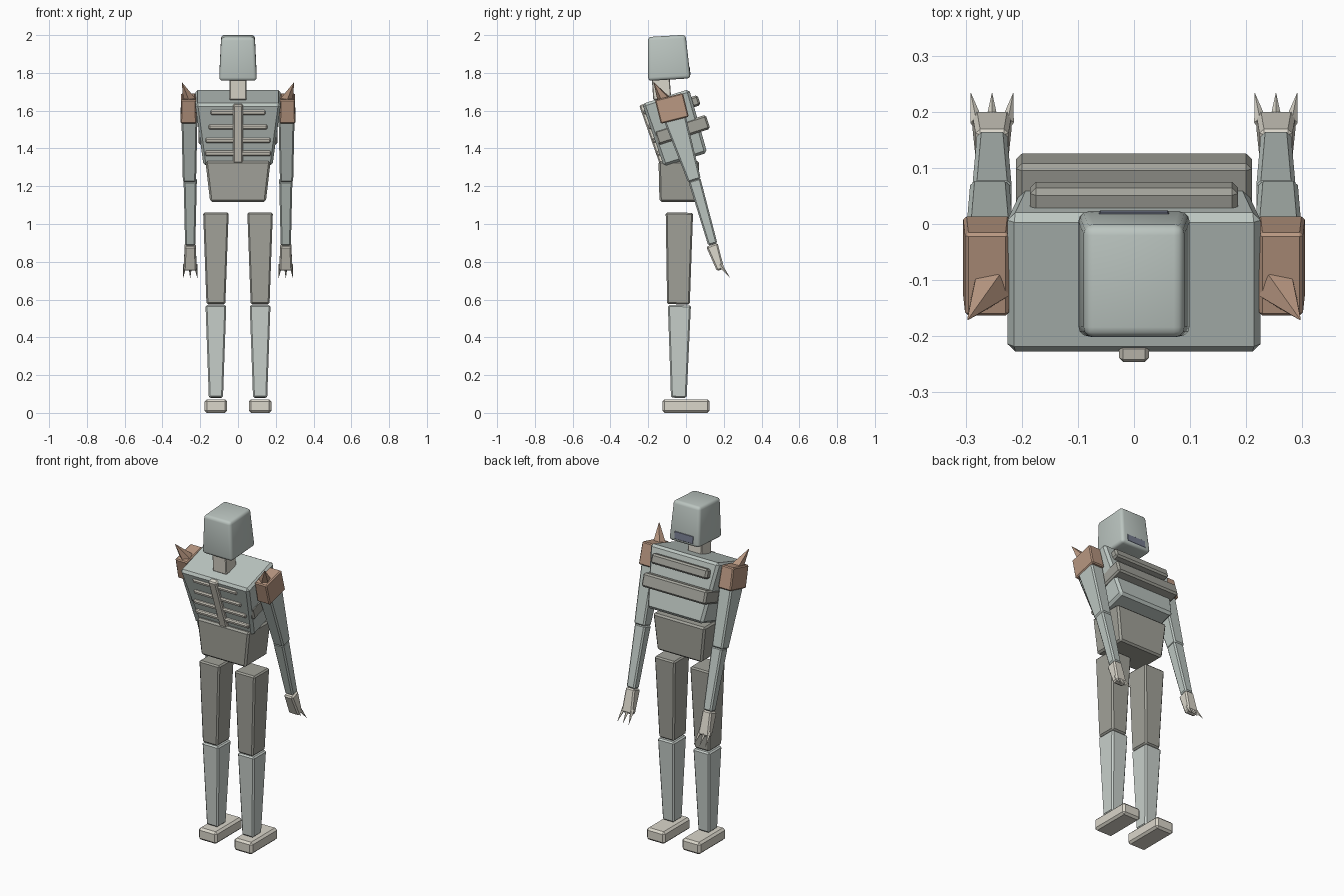
import bpy, bmesh, math
from mathutils import Vector, Matrix

if "Cube" in bpy.data.objects:
    bpy.data.objects.remove(bpy.data.objects["Cube"])


def mat(name, rgb):
    m = bpy.data.materials.new(name)
    m.diffuse_color = (*rgb, 1)
    m.use_nodes = True
    m.node_tree.nodes["Principled BSDF"].inputs["Base Color"].default_value = m.diffuse_color
    return m


SKIN = mat("pale_green", (0.50, 0.56, 0.53))
SHIN = mat("light_green", (0.58, 0.63, 0.60))
CLOTH = mat("dark_cloth", (0.36, 0.36, 0.32))
BONE = mat("bone", (0.70, 0.67, 0.59))
RUST = mat("rust", (0.48, 0.31, 0.22))
DARK = mat("dark_blue", (0.18, 0.20, 0.27))


def finish(name, bm, matrix, material):
    me = bpy.data.meshes.new(name)
    bmesh.ops.recalc_face_normals(bm, faces=bm.faces)
    bm.to_mesh(me)
    bm.free()
    ob = bpy.data.objects.new(name, me)
    ob.matrix_world = matrix
    me.materials.append(material)
    bpy.context.collection.objects.link(ob)
    return ob


def block(name, material, loc, bottom, top, height, tilt=0, bevel=0.01, seg=1, base=None):
    """Bevelled tapered box; bottom and top are (x, y) sizes, tilt is about x."""
    bm = bmesh.new()
    bmesh.ops.create_cube(bm, size=1)
    for v in bm.verts:
        s = top if v.co.z > 0 else bottom
        v.co = Vector((v.co.x * s[0], v.co.y * s[1], v.co.z * height))
    bmesh.ops.bevel(bm, geom=bm.edges[:], offset=bevel, segments=seg, profile=0.5, affect='EDGES')
    m = Matrix.Translation(loc) @ Matrix.Rotation(math.radians(tilt), 4, 'X')
    ob = finish(name, bm, (base @ m) if base else m, material)
    if seg > 1:
        for p in ob.data.polygons:
            p.use_smooth = True
    return ob


def limb(name, material, x, a, b, size_a, size_b, bevel=0.008):
    """Tapered block from upper point a to lower point b, both (y, z)."""
    d = (a[0] - b[0], a[1] - b[1])
    tilt = math.degrees(math.atan2(-d[0], d[1]))
    return block(name, material, (x, (a[0] + b[0]) / 2, (a[1] + b[1]) / 2),
                 size_b, size_a, math.hypot(*d), tilt, bevel)


def spike(name, material, a, b, radius, sides):
    a, b = Vector(a), Vector(b)
    bm = bmesh.new()
    bmesh.ops.create_cone(bm, cap_ends=True, segments=sides, radius1=radius,
                          radius2=radius * 0.04, depth=(b - a).length)
    rot = (b - a).to_track_quat('Z', 'Y').to_matrix().to_4x4()
    return finish(name, bm, Matrix.Translation((a + b) / 2) @ rot, material)


# head, face and neck
block("head", SKIN, (0, -0.095, 1.88), (0.2, 0.225), (0.178, 0.2), 0.232, 3.5, 0.018, 3)
block("mouth", DARK, (0, 0.008, 1.808), (0.13, 0.028), (0.13, 0.028), 0.05, 6, 0.005)
for s, side in ((-1, "left"), (1, "right")):
    block("eye_" + side, DARK, (s * 0.052, -0.005, 1.9), (0.046, 0.024), (0.046, 0.024), 0.034, 6, 0.004)
block("neck", BONE, (0, -0.13, 1.72), (0.09, 0.095), (0.09, 0.095), 0.12, 4, 0.004)

# leaning chest with straps, spine and ribs in its own frame
lean = Matrix.Translation((0, -0.055, 1.508)) @ Matrix.Rotation(math.radians(17.5), 4, 'X')
block("chest", SKIN, (0, 0, 0), (0.365, 0.24), (0.455, 0.26), 0.35, 0, 0.014, base=lean)
block("middle_strap", CLOTH, (0, 0.03, -0.02), (0.42, 0.287), (0.42, 0.287), 0.078, 0, 0.01, base=lean)
block("upper_strap", CLOTH, (0, 0.138, 0.104), (0.37, 0.05), (0.37, 0.05), 0.056, 0, 0.01, base=lean)
block("spine", BONE, (0, -0.126, 0.01), (0.053, 0.034), (0.053, 0.034), 0.325, 1.8, 0.007, base=lean)
for i, (z, w) in enumerate(((0.128, 0.29), (0.047, 0.31), (-0.028, 0.345), (-0.1, 0.35))):
    block(f"rib_{i + 1}", BONE, (0, -0.124, z), (w, 0.026), (w, 0.026), 0.026, 0, 0.006, base=lean)

# belly
block("belly", CLOTH, (0, -0.038, 1.225), (0.295, 0.205), (0.345, 0.215), 0.215, 0, 0.01)

for s, side in ((-1, "left"), (1, "right")):
    # legs
    limb("thigh_" + side, CLOTH, s * 0.117, (-0.035, 1.06), (-0.04, 0.575), (0.135, 0.145), (0.1, 0.12))
    limb("shin_" + side, SHIN, s * 0.117, (-0.035, 0.57), (-0.038, 0.08), (0.11, 0.122), (0.075, 0.083))
    block("foot_" + side, BONE, (s * 0.117, 0, 0.036), (0.12, 0.25), (0.12, 0.25), 0.072, 0, 0.012)

    # arms
    limb("upper_arm_" + side, SKIN, s * 0.257, (-0.075, 1.61), (0.045, 1.23), (0.086, 0.125), (0.07, 0.07))
    limb("forearm_" + side, SKIN, s * 0.253, (0.044, 1.235), (0.142, 0.892), (0.07, 0.066), (0.054, 0.05))
    limb("hand_" + side, BONE, s * 0.253, (0.137, 0.89), (0.183, 0.757), (0.058, 0.064), (0.07, 0.04))
    for i, dx in enumerate((-0.027, 0, 0.027)):
        spike(f"claw_{side}_{i + 1}", BONE, (s * 0.253 + dx, 0.18, 0.785),
              (s * 0.253 + dx * 1.4, 0.233, 0.715), 0.012, 5)

    # spiked shoulder guard
    block("shoulder_guard_" + side, RUST, (s * 0.262, -0.075, 1.612), (0.085, 0.153),
          (0.078, 0.153), 0.13, 14, 0.006)
    spike("shoulder_spike_" + side, RUST, (s * 0.257, -0.115, 1.655), (s * 0.296, -0.17, 1.748), 0.037, 5)
